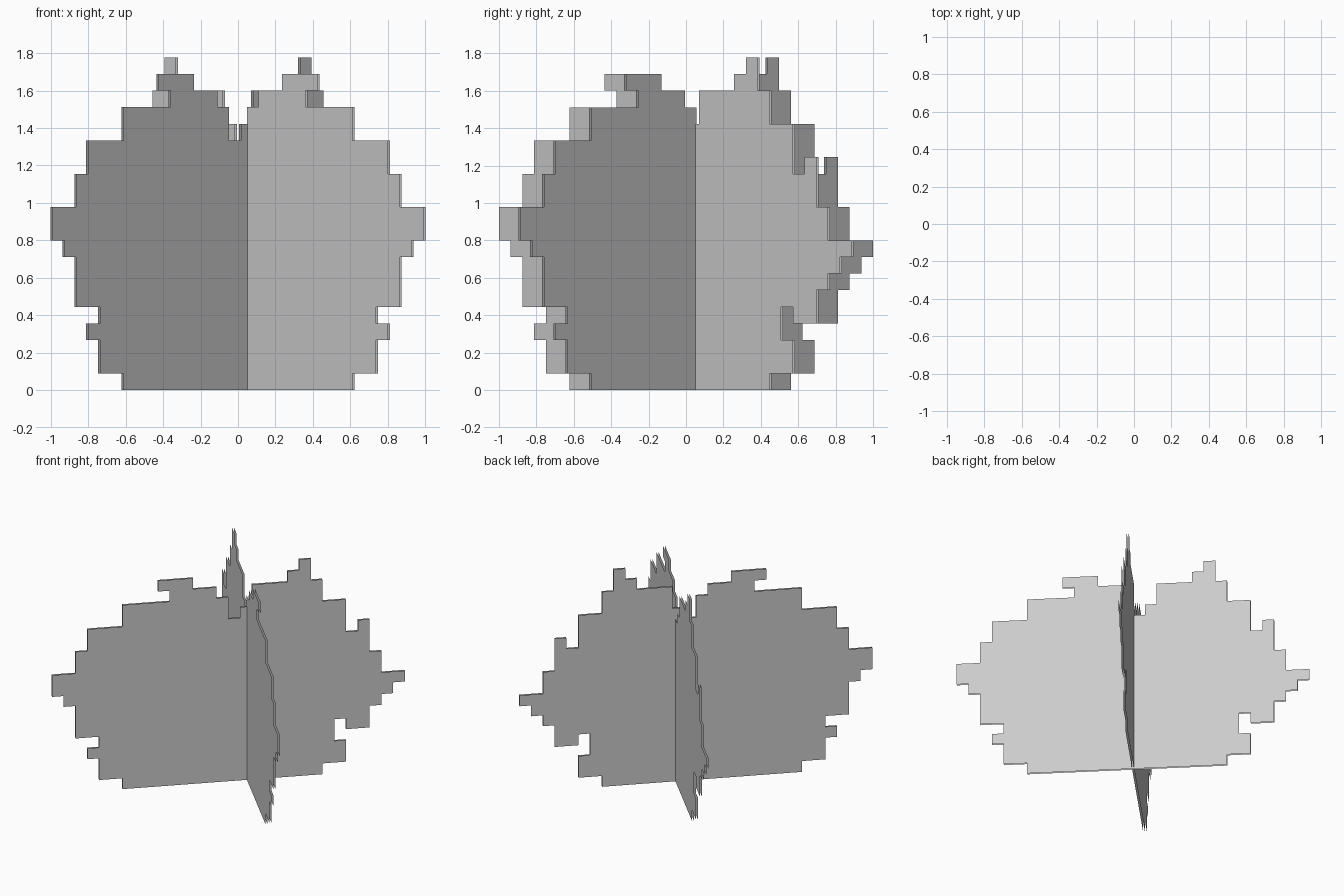
import bpy
from mathutils import Vector

if "Cube" in bpy.data.objects:
    bpy.data.objects.remove(bpy.data.objects["Cube"])

CELL = 1.778 / 20      # size of one stair step
GAP = 0.015            # distance between the front and back skin of a card

# Stepped bush outline in cells, starting at the ground: each number
# is an alternating target height / target column, walking round the outline.
START = (6, 0)
WALK = [1, 4, 3, 3, 4, 4, 5, 2, 8, 1, 9, 0, 11, 2, 13, 3, 15, 6, 17, 10,
        18, 9, 19, 12, 18, 14, 17, 15, 15, 16, 16, 17, 18, 20, 19, 21, 20, 22,
        18, 23, 16, 25, 13, 26, 14, 27, 11, 28, 9, 30, 8, 29, 7, 28, 6, 27,
        4, 25, 5, 24, 3, 25, 1, 23, 0]


def outline():
    col, row = START
    pts = [START]
    for i, value in enumerate(WALK):
        if i % 2 == 0:
            row = value
        else:
            col = value
        pts.append((col, row))
    return pts


def leaf_card(name, origin, direction):
    """Upright stepped card made of two parallel open skins."""
    d = Vector(direction).normalized()
    n = Vector((d.y, -d.x, 0))
    pts = outline()
    verts, faces = [], []
    for side in (1, -1):
        base = len(verts)
        verts += [Vector(origin) + d * c * CELL + n * side * GAP / 2
                  + Vector((0, 0, r * CELL)) for c, r in pts]
        face = list(range(base, base + len(pts)))
        # the outline runs clockwise seen from the +n side
        faces.append(face[::-1] if side == 1 else face)
    mesh = bpy.data.meshes.new(name)
    mesh.from_pydata(verts, [], faces)
    mesh.update()
    obj = bpy.data.objects.new(name, mesh)
    bpy.context.collection.objects.link(obj)
    return obj


# Two crossed cards with the same silhouette
leaf_card("bush_card_left", (-0.995, -0.995, 0), (1, 1, 0))
leaf_card("bush_card_right", (0.995, -0.891, 0), (-1, 1, 0))
